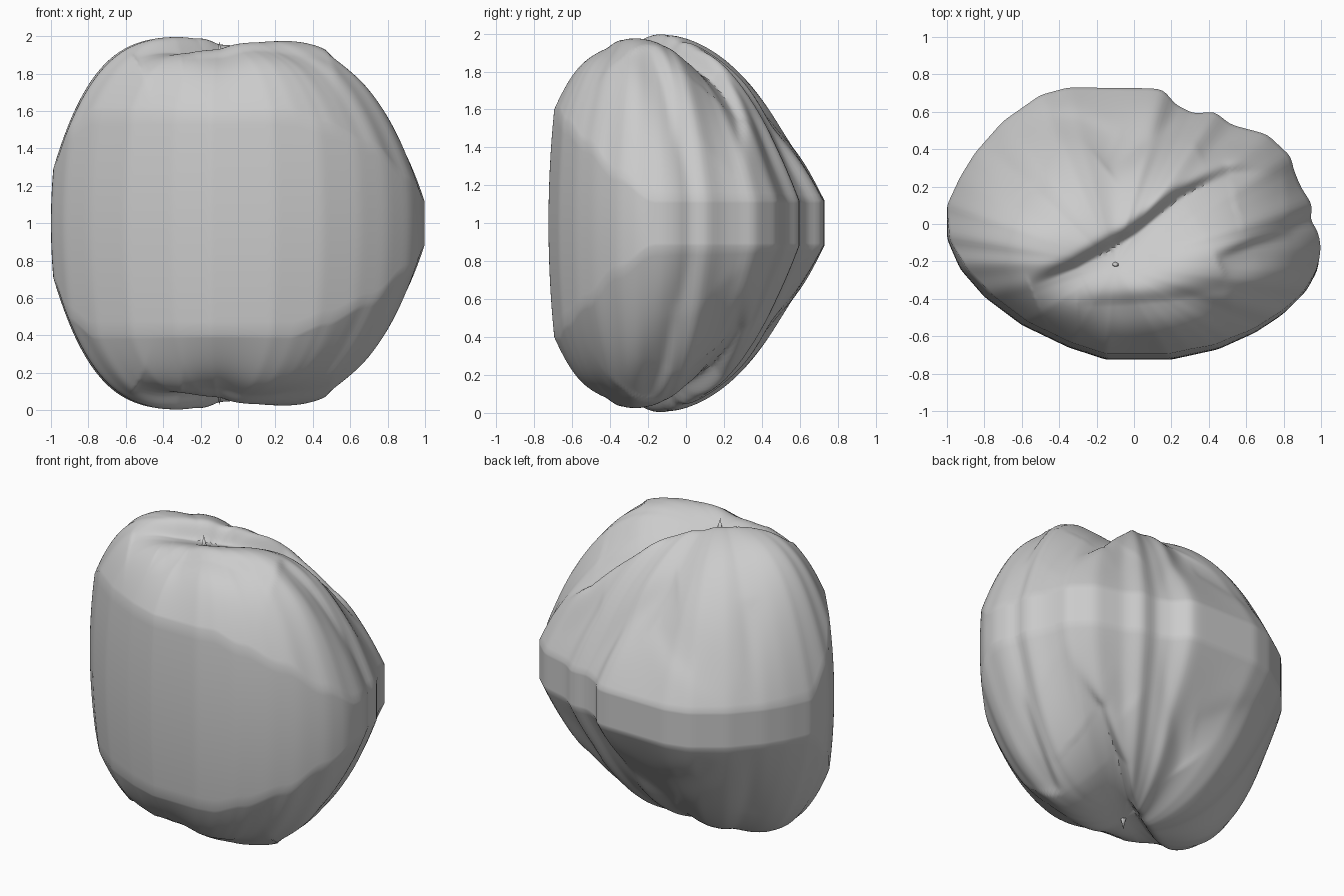
import bpy, math
from mathutils import Vector

cube = bpy.data.objects.get("Cube")
if cube:
    bpy.data.objects.remove(cube)

CENTRE = Vector((-0.1, -0.22))
SEGMENTS, RINGS, WALL_ROWS = 240, 60, 8

# Plan outline, counter-clockwise from the right-hand end
OUTLINE = [(1, -.12), (.98, -.03), (.94, .02), (.955, .1), (.89, .2), (.85, .3), (.84, .36),
           (.71, .48), (.52, .53), (.43, .6), (.32, .59), (.22, .64), (.16, .715), (.1, .725),
           (-.35, .73), (-.5, .69), (-.7, .55), (-.85, .38), (-.93, .25), (-1, .1),
           (-1, -.08), (-.93, -.24), (-.8, -.39), (-.6, -.54), (-.35, -.66), (-.15, -.725),
           (.2, -.725), (.45, -.67), (.65, -.58), (.8, -.48), (.92, -.36), (.98, -.25)]

# Height of the vertical wall and roundness of the dome, by direction in degrees
RIM = [(3, .12), (160, .12), (171, .3), (180, .5), (192, .6), (310, .6), (325, .53),
       (340, .42), (352, .25)]
ROUND = [(0, 3.9), (45, 2.6), (90, 2), (135, 2.8), (165, 4.2), (200, 3.2), (270, 2.1), (330, 3)]

# Creases: path, depth, width on the left of the path, width on its right
CREASES = [([(-.55, -.34), (-.3, -.24), (0, -.07), (.25, .13), (.5, .26), (.8, .27)], .13, .05, .2),
           ([(.45, -.2), (.65, -.12), (.82, -.07), (1, .06)], .08, .04, .13),
           ([(-.3, -.45), (-.05, -.44), (.2, -.42), (.5, -.36)], .035, .06, .12),
           ([(-.15, .3), (0, .42), (.15, .52), (.3, .62)], .06, .12, .07),
           ([(-.7, .5), (-.5, .57), (-.3, .55), (-.1, .45)], .03, .06, .1),
           ([(-.85, .45), (-.72, .33), (-.6, .2)], .02, .06, .06),
           ([(.35, .38), (.5, .45), (.7, .46)], .035, .08, .06)]


def cyclic(keys, angle):
    """Smoothly interpolate keyed values around the full circle."""
    keys = [(keys[-1][0] - 360, keys[-1][1])] + keys + [(keys[0][0] + 360, keys[0][1])]
    for (a, u), (b, v) in zip(keys, keys[1:]):
        if a <= angle <= b:
            t = (angle - a) / (b - a)
            return u + (v - u) * t * t * (3 - 2 * t)
    return keys[0][1]


def edge_point(angle):
    """Where a ray from the centre meets the outline."""
    d = Vector((math.cos(angle), math.sin(angle)))
    for a, b in zip(OUTLINE, OUTLINE[1:] + OUTLINE[:1]):
        p, q = Vector(a) - CENTRE, Vector(b) - CENTRE
        e = q - p
        det = d.cross(e)
        if abs(det) > 1e-9:
            r, t = p.cross(e) / det, p.cross(d) / det
            if r > 0 and -1e-6 <= t <= 1 + 1e-6:
                return r
    return 1


def crease(path, depth, left, right, point):
    """Depth of one groove at a plan point, fading at the path's ends."""
    best, side, along = 9, 1, 0
    count = len(path) - 1
    for i in range(count):
        a, b = Vector(path[i]), Vector(path[i + 1])
        e = b - a
        t = max(0, min(1, (point - a).dot(e) / e.length_squared))
        gap = point - a - e * t
        if gap.length < best:
            best, side, along = gap.length, e.cross(gap), (i + t) / count
    width = left if side > 0 else right
    return depth * math.sin(math.pi * along) ** .6 * math.exp(-(best / width) ** 2) if 0 < along < 1 else 0


# Smooth the outline slightly so its lumps are rounded
raw = [edge_point(2 * math.pi * i / SEGMENTS) for i in range(SEGMENTS)]
radius = [(raw[i - 1] + 2 * raw[i] + raw[(i + 1) % SEGMENTS]) / 4 for i in range(SEGMENTS)]

# Upper half: domed rings, then wall rows down to the middle plane
verts, faces = [(CENTRE.x, CENTRE.y, .97)], []
for row in range(1, RINGS + WALL_ROWS + 1):
    s = min(1, row / RINGS)
    for i in range(SEGMENTS):
        angle = 2 * math.pi * i / SEGMENTS
        degrees = 360 * i / SEGMENTS
        rim, power = cyclic(RIM, degrees), cyclic(ROUND, degrees)
        drop = 1 - max(0, row - RINGS) / WALL_ROWS
        z = rim * drop
        taper = 1 - .06 * s * (z / .6) ** 2 * (rim > .13)
        p = CENTRE + Vector((math.cos(angle), math.sin(angle))) * radius[i] * s * taper
        if row < RINGS:
            z = rim + (1.0 - rim) * (1 - s ** power)
            z -= sum(crease(*c, p) for c in CREASES) * (1 - s ** 8)
        verts.append((p.x, p.y, z))
for i in range(SEGMENTS):
    j = (i + 1) % SEGMENTS
    faces.append((0, 1 + i, 1 + j))
    for row in range(RINGS + WALL_ROWS - 1):
        a, b = 1 + row * SEGMENTS, 1 + (row + 1) * SEGMENTS
        faces.append((a + i, b + i, b + j, a + j))

mesh = bpy.data.meshes.new("boulder")
mesh.from_pydata(verts, [], faces)
boulder = bpy.data.objects.new("boulder", mesh)
bpy.context.collection.objects.link(boulder)
boulder.location.z = 1

# Lower half mirrors the upper one
mirror = boulder.modifiers.new("lower_half", 'MIRROR')
mirror.use_axis = (False, False, True)
mirror.merge_threshold = .0005

# Plain stone colour
stone = bpy.data.materials.new("stone_grey")
stone.use_nodes = True
colour = (.6, .6, .6, 1)
stone.diffuse_color = colour
stone.node_tree.nodes["Principled BSDF"].inputs["Base Color"].default_value = colour
mesh.materials.append(stone)

bpy.context.view_layer.objects.active = boulder
boulder.select_set(True)
bpy.ops.object.shade_smooth_by_angle(angle=math.radians(35))
